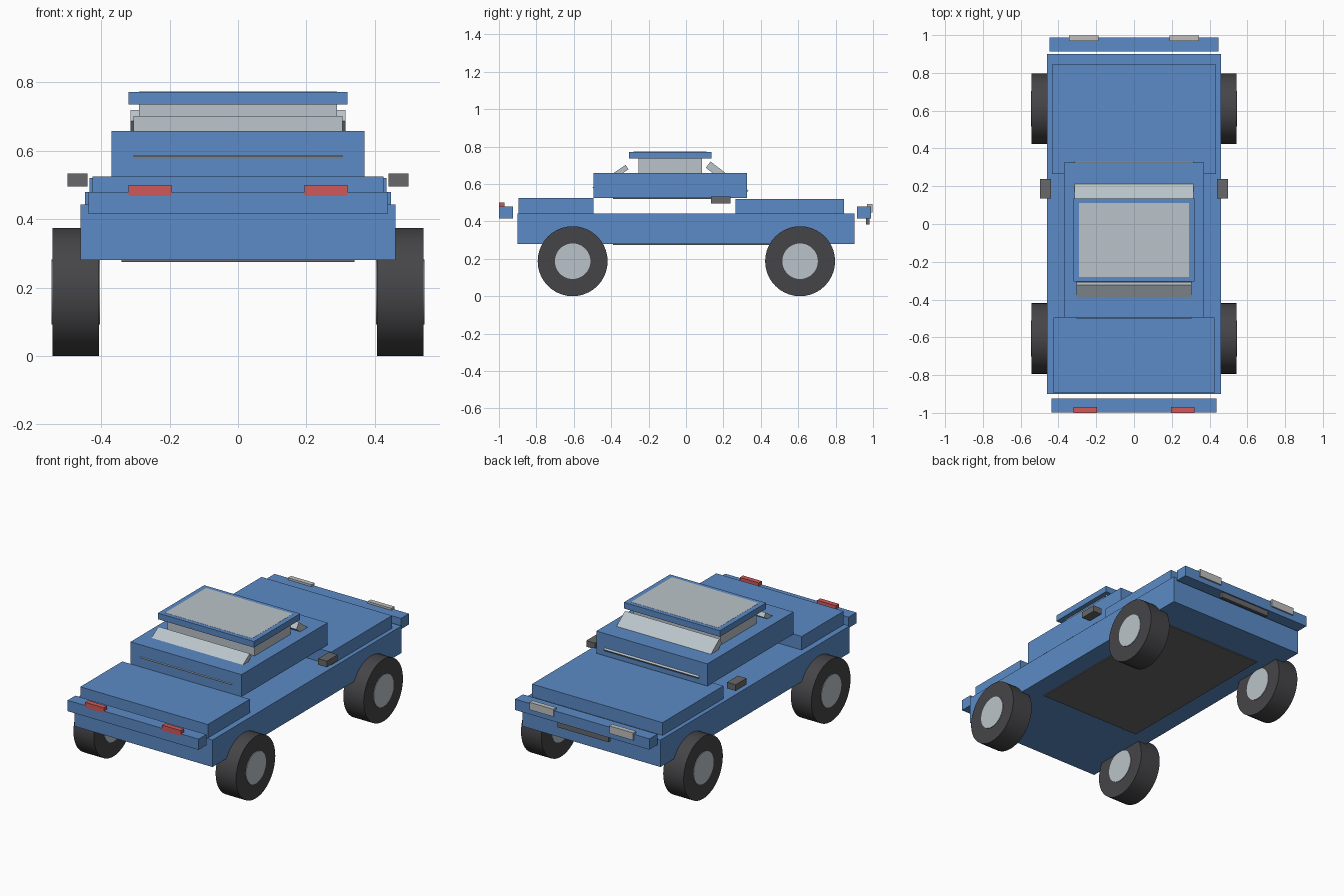
import bpy, bmesh, math
from mathutils import Matrix

cube = bpy.data.objects.get("Cube")
if cube:
    bpy.data.objects.remove(cube, do_unlink=True)


def material(name, color):
    m = bpy.data.materials.new(name)
    m.use_nodes = True
    m.diffuse_color = (*color, 1)
    m.node_tree.nodes["Principled BSDF"].inputs["Base Color"].default_value = (*color, 1)
    return m


BLUE = material("body blue", (0.105, 0.258, 0.571))
GLASS = material("pale glass", (0.49, 0.55, 0.585))
RUBBER = material("tyre black", (0.06, 0.058, 0.063))
TRIM = material("trim grey", (0.14, 0.138, 0.145))
RED = material("light red", (0.63, 0.098, 0.098))
LAMP = material("lamp white", (0.52, 0.53, 0.52))


def finish(name, bm, mat):
    bmesh.ops.recalc_face_normals(bm, faces=bm.faces)
    mesh = bpy.data.meshes.new(name)
    bm.to_mesh(mesh)
    bm.free()
    mesh.materials.append(mat)
    ob = bpy.data.objects.new(name, mesh)
    bpy.context.collection.objects.link(ob)
    return ob


def box(name, x, y, z, mat):
    """Box from (min, max) ranges on each axis."""
    bm = bmesh.new()
    bmesh.ops.create_cube(bm, size=1)
    for v in bm.verts:
        v.co = [(r[0] + r[1]) / 2 + c * (r[1] - r[0]) for c, r in zip(v.co, (x, y, z))]
    return finish(name, bm, mat)


def wide(name, half, y, z, mat):
    return box(name, (-half, half), y, z, mat)


def pair(name, x, y, z, mat):
    box("left_" + name, x, y, z, mat)
    box("right_" + name, (-x[1], -x[0]), y, z, mat)


def pane(name, half, top, bottom, thick):
    """Sloping slab; top and bottom are (y, z) ends of its outer edge."""
    dy, dz = bottom[0] - top[0], bottom[1] - top[1]
    side = math.copysign(1, dy)
    k = thick * side / math.hypot(dy, dz)
    ny, nz = dz * k, -dy * k
    outline = [top, bottom, (bottom[0] + ny, bottom[1] + nz), (top[0] + ny, top[1] + nz)]
    bm = bmesh.new()
    face = bm.faces.new([bm.verts.new((-half, y, z)) for y, z in outline])
    ext = bmesh.ops.extrude_face_region(bm, geom=[face])["geom"]
    bmesh.ops.translate(bm, vec=(2 * half, 0, 0),
                        verts=[v for v in ext if isinstance(v, bmesh.types.BMVert)])
    return finish(name, bm, GLASS)


def disc(name, centre, radius, depth, mat):
    """Cylinder with its axis along x."""
    bm = bmesh.new()
    bmesh.ops.create_cone(bm, cap_ends=True, segments=40, radius1=radius, radius2=radius,
                          depth=depth,
                          matrix=Matrix.Translation(centre) @ Matrix.Rotation(math.pi / 2, 4, 'Y'))
    ob = finish(name, bm, mat)
    bpy.ops.object.select_all(action='DESELECT')
    ob.select_set(True)
    bpy.context.view_layer.objects.active = ob
    bpy.ops.object.shade_smooth_by_angle(angle=math.radians(30))


# Main body and underside
wide("body", 0.46, (-0.9, 0.9), (0.28, 0.443), BLUE)
wide("underside_plate", 0.34, (-0.39, 0.68), (0.275, 0.285), TRIM)
wide("front_deck", 0.425, (-0.895, -0.495), (0.44, 0.525), BLUE)
wide("rear_deck", 0.435, (0.265, 0.845), (0.44, 0.52), BLUE)

# Cabin, glass and roof
wide("cabin", 0.37, (-0.495, 0.325), (0.524, 0.658), BLUE)
wide("cabin_floor", 0.3, (-0.39, 0.2), (0.519, 0.53), TRIM)
wide("cabin_glass", 0.29, (-0.255, 0.085), (0.65, 0.74), GLASS)
wide("roof", 0.32, (-0.305, 0.135), (0.735, 0.772), BLUE)
wide("roof_panel", 0.29, (-0.28, 0.11), (0.768, 0.7728), GLASS)
pane("front_pane", 0.305, (-0.323, 0.702), (-0.499, 0.583), 0.028)
pane("rear_pane", 0.315, (0.131, 0.72), (0.334, 0.565), 0.042)

# Bumpers, lamps, number plate bar and mirrors
wide("front_bumper", 0.437, (-0.999, -0.925), (0.415, 0.48), BLUE)
wide("rear_bumper", 0.448, (0.913, 0.988), (0.415, 0.48), BLUE)
pair("front_light", (0.195, 0.32), (-1.0, -0.97), (0.468, 0.5), RED)
pair("rear_lamp", (0.187, 0.345), (0.968, 0.997), (0.447, 0.492), LAMP)
wide("rear_bar", 0.17, (0.963, 0.98), (0.382, 0.42), TRIM)
pair("mirror", (0.44, 0.498), (0.135, 0.238), (0.496, 0.533), TRIM)

# Wheels with hubs showing on both faces
for end, y in (("front", -0.606), ("rear", 0.61)):
    for side, s in (("left", 1), ("right", -1)):
        centre = (s * 0.474, y, 0.187)
        disc(f"{end}_{side}_tyre", centre, 0.187, 0.136, RUBBER)
        disc(f"{end}_{side}_hub", centre, 0.095, 0.142, GLASS)
